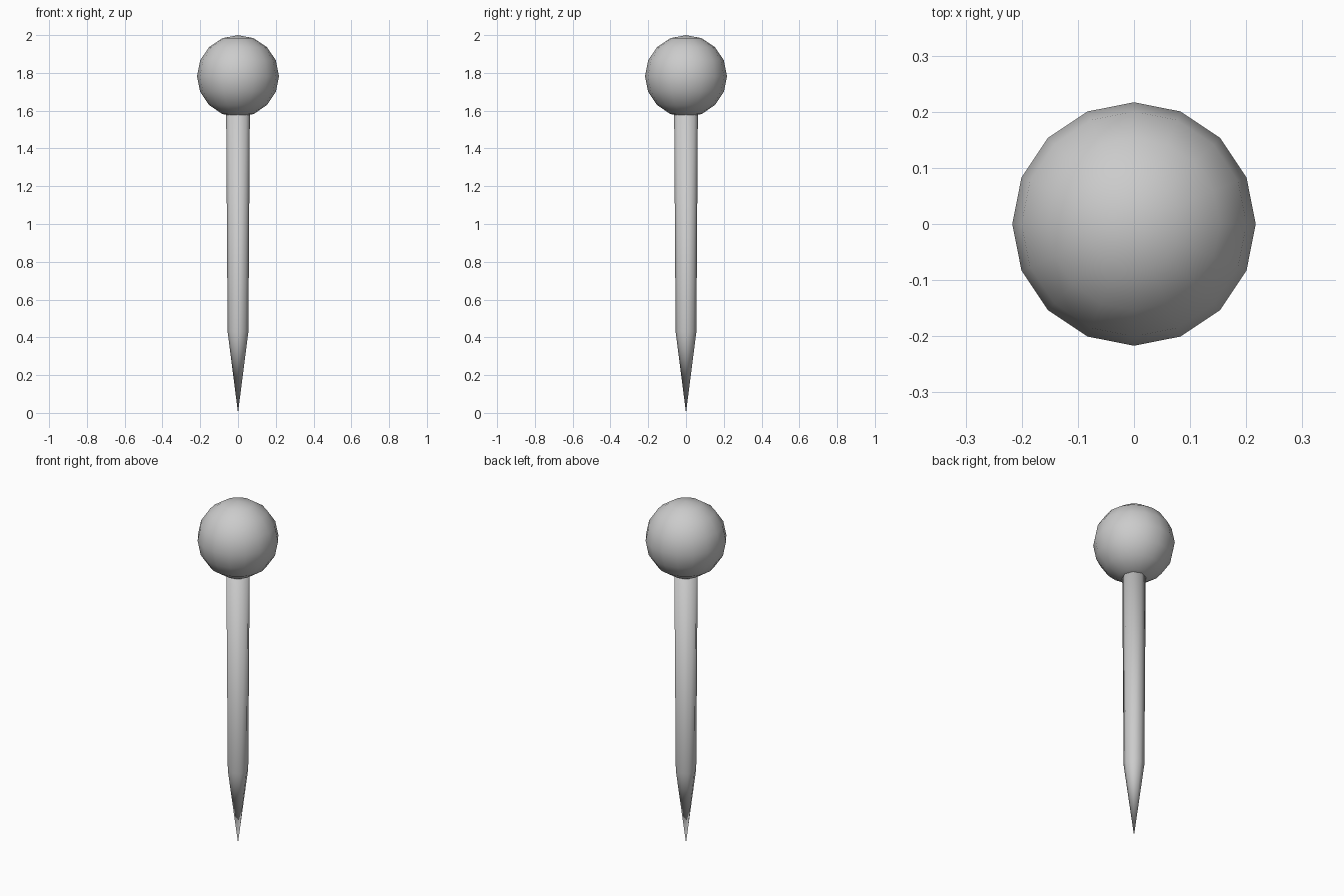
import bpy, bmesh, math

if "Cube" in bpy.data.objects:
    bpy.data.objects.remove(bpy.data.objects["Cube"])


def lathe(name, profile, sides):
    """Spin an (r, z) profile around the z axis into a smooth-shaded solid."""
    bm = bmesh.new()
    verts = [bm.verts.new((r, 0, z)) for r, z in profile]
    edges = [bm.edges.new(pair) for pair in zip(verts, verts[1:])]
    bmesh.ops.spin(bm, geom=verts + edges, cent=(0, 0, 0), axis=(0, 0, 1),
                   angle=math.tau, steps=sides, use_merge=True)
    bmesh.ops.remove_doubles(bm, verts=bm.verts, dist=1e-5)
    bmesh.ops.recalc_face_normals(bm, faces=bm.faces)
    for f in bm.faces:
        f.smooth = True
    mesh = bpy.data.meshes.new(name)
    bm.to_mesh(mesh)
    bm.free()
    obj = bpy.data.objects.new(name, mesh)
    bpy.context.collection.objects.link(obj)
    return obj


# Tapered needle with a sharp tip, sunk into the ball
lathe("needle", [(0, 0), (0.055, 0.43), (0.063, 1.62), (0, 1.62)], 8)

# Round ball head
bpy.ops.mesh.primitive_uv_sphere_add(segments=16, ring_count=8, radius=0.217,
                                     location=(0, 0, 1.783))
head = bpy.context.object
head.name = "ball_head"
bpy.ops.object.shade_smooth()
